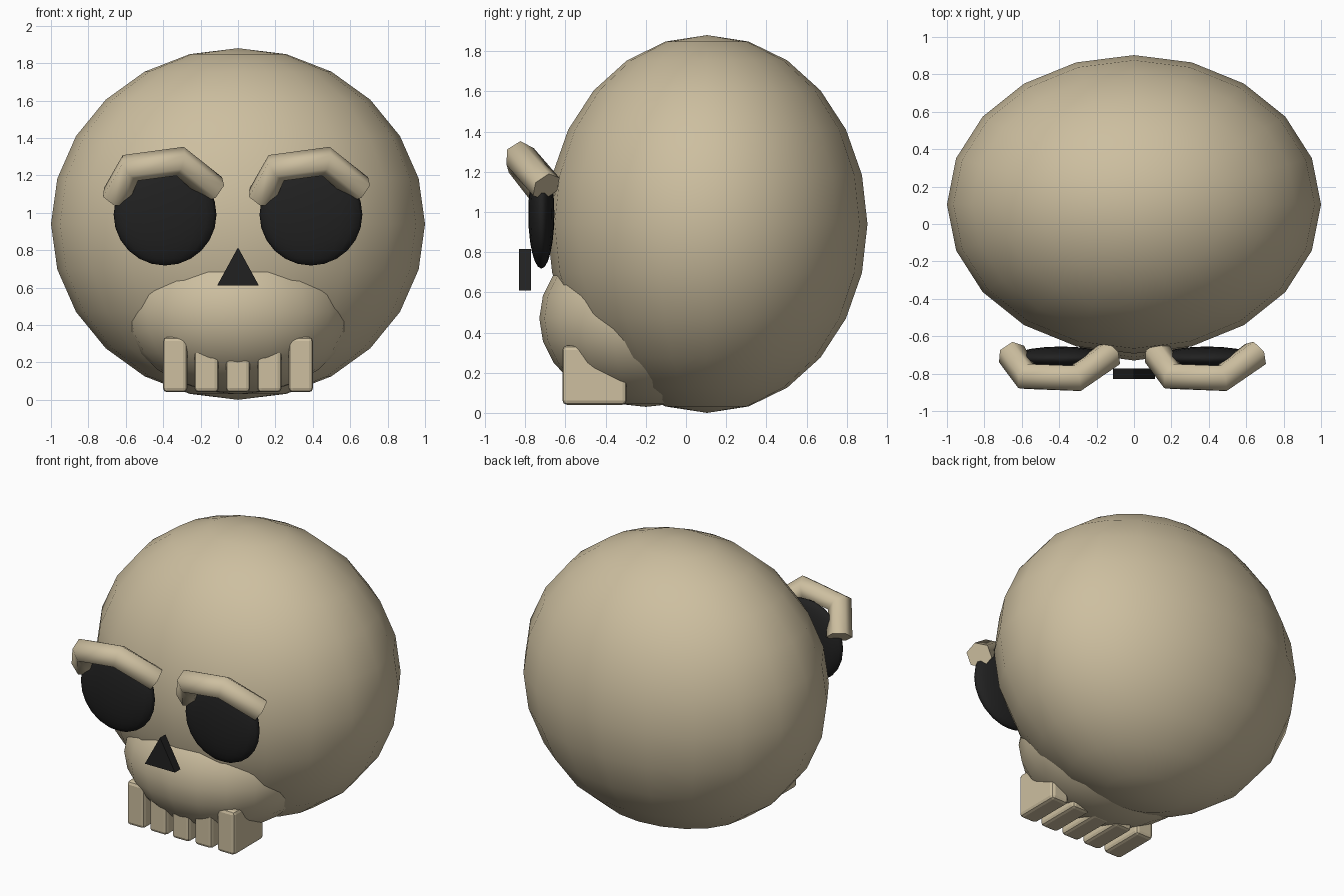
import bpy
import bmesh
from mathutils import Vector

cube = bpy.data.objects.get("Cube")
if cube:
    bpy.data.objects.remove(cube, do_unlink=True)


def make_material(name, rgb):
    mat = bpy.data.materials.new(name)
    mat.use_nodes = True
    mat.diffuse_color = (*rgb, 1)
    mat.node_tree.nodes["Principled BSDF"].inputs["Base Color"].default_value = (*rgb, 1)
    return mat


bone = make_material("bone", (0.61, 0.52, 0.35))
black = make_material("black", (0.015, 0.015, 0.015))


def add_object(name, bm, mat, smooth=False):
    mesh = bpy.data.meshes.new(name)
    bmesh.ops.recalc_face_normals(bm, faces=bm.faces)
    for face in bm.faces:
        face.smooth = smooth
    bm.to_mesh(mesh)
    bm.free()
    mesh.materials.append(mat)
    obj = bpy.data.objects.new(name, mesh)
    bpy.context.collection.objects.link(obj)
    return obj


def ellipsoid(name, centre, radii, mat):
    bm = bmesh.new()
    bmesh.ops.create_uvsphere(bm, u_segments=20, v_segments=12, radius=1)
    bmesh.ops.scale(bm, vec=radii, verts=bm.verts)
    bmesh.ops.translate(bm, vec=centre, verts=bm.verts)
    return add_object(name, bm, mat, smooth=True)


def tooth(name, x, width):
    bm = bmesh.new()
    bmesh.ops.create_cube(bm, size=1)
    bmesh.ops.scale(bm, vec=(width, 0.32, 0.295), verts=bm.verts)
    bmesh.ops.translate(bm, vec=(x, -0.455, 0.188), verts=bm.verts)
    bmesh.ops.bevel(bm, geom=bm.edges[:], offset=0.022, segments=2,
                    profile=0.5, affect='EDGES')
    return add_object(name, bm, bone)


def brow(name, shift):
    # Bent six-sided tube with closed ends
    path = [(-0.655, -0.695, 1.085), (-0.575, -0.815, 1.24),
            (-0.31, -0.825, 1.275), (-0.13, -0.695, 1.125)]
    curve = bpy.data.curves.new(name, 'CURVE')
    curve.dimensions = '3D'
    curve.bevel_depth = 0.08
    curve.bevel_resolution = 1
    curve.use_fill_caps = True
    spline = curve.splines.new('POLY')
    spline.points.add(len(path) - 1)
    for point, co in zip(spline.points, path):
        point.co = (co[0] + shift, co[1], co[2], 1)
    spline.use_smooth = True
    curve.materials.append(bone)
    obj = bpy.data.objects.new(name, curve)
    bpy.context.collection.objects.link(obj)
    return obj


# Head and muzzle
ellipsoid("skull", (0, 0.105, 0.94), (1, 0.798, 0.94), bone)
ellipsoid("upper_jaw", (0, -0.2, 0.47), (0.605, 0.53, 0.44), bone)

# Eye sockets and brows
for side, sign in (("right", -1), ("left", 1)):
    ellipsoid(side + "_eye", (sign * 0.39, -0.72, 0.99), (0.275, 0.065, 0.272), black)
    brow(side + "_brow", 0.78 if sign > 0 else 0)

# Nose: a triangular prism
bm = bmesh.new()
front = bm.faces.new([bm.verts.new(co) for co in
                      ((-0.112, -0.83, 0.61), (0.112, -0.83, 0.61), (0, -0.83, 0.815))])
extruded = bmesh.ops.extrude_face_region(bm, geom=[front], use_keep_orig=True)
back = [g for g in extruded["geom"] if isinstance(g, bmesh.types.BMVert)]
bmesh.ops.translate(bm, vec=Vector((0, 0.058, 0)), verts=back)
add_object("nose", bm, black)

# Row of teeth
for i in range(-2, 3):
    tooth("tooth_%d" % (i + 3), i * 0.168, 0.13)
